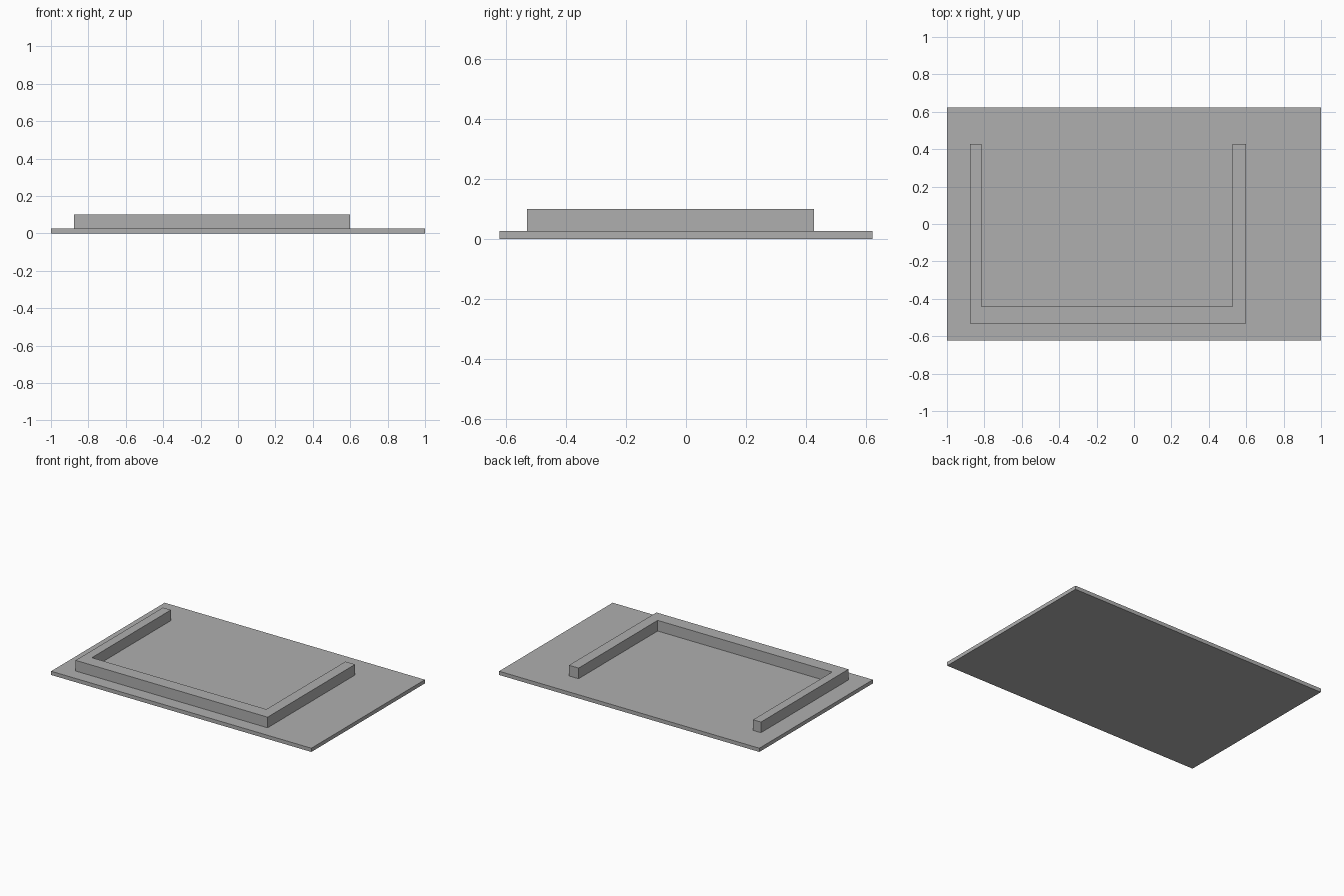
import bpy
import bmesh

default = bpy.data.objects.get("Cube")
if default:
    bpy.data.objects.remove(default, do_unlink=True)

grey = bpy.data.materials.new("plain_grey")
grey.use_nodes = True
colour = (0.43, 0.43, 0.43, 1)
grey.diffuse_color = colour
grey.node_tree.nodes["Principled BSDF"].inputs["Base Color"].default_value = colour


def extrude_outline(name, outline, bottom, top):
    """Raise a flat outline into a solid."""
    bm = bmesh.new()
    face = bm.faces.new([bm.verts.new((x, y, bottom)) for x, y in outline])
    raised = bmesh.ops.extrude_face_region(bm, geom=[face], use_keep_orig=True)
    verts = [v for v in raised["geom"] if isinstance(v, bmesh.types.BMVert)]
    bmesh.ops.translate(bm, verts=verts, vec=(0, 0, top - bottom))
    bmesh.ops.recalc_face_normals(bm, faces=bm.faces)
    mesh = bpy.data.meshes.new(name)
    bm.to_mesh(mesh)
    bm.free()
    mesh.materials.append(grey)
    obj = bpy.data.objects.new(name, mesh)
    bpy.context.collection.objects.link(obj)
    return obj


plate_top, wall_top = 0.026, 0.1

# Flat base plate
half_x, half_y = 1.0, 0.623
extrude_outline("base_plate", [(-half_x, -half_y), (half_x, -half_y),
                               (half_x, half_y), (-half_x, half_y)], 0, plate_top)

# U-shaped wall, open at the back
left, right, front, back = 0.6, -0.876, -0.532, 0.428
inner_left, inner_right, inner_front = 0.526, -0.815, -0.44
extrude_outline("u_shaped_wall", [
    (right, front), (left, front), (left, back), (inner_left, back),
    (inner_left, inner_front), (inner_right, inner_front),
    (inner_right, back), (right, back)], plate_top, wall_top)
